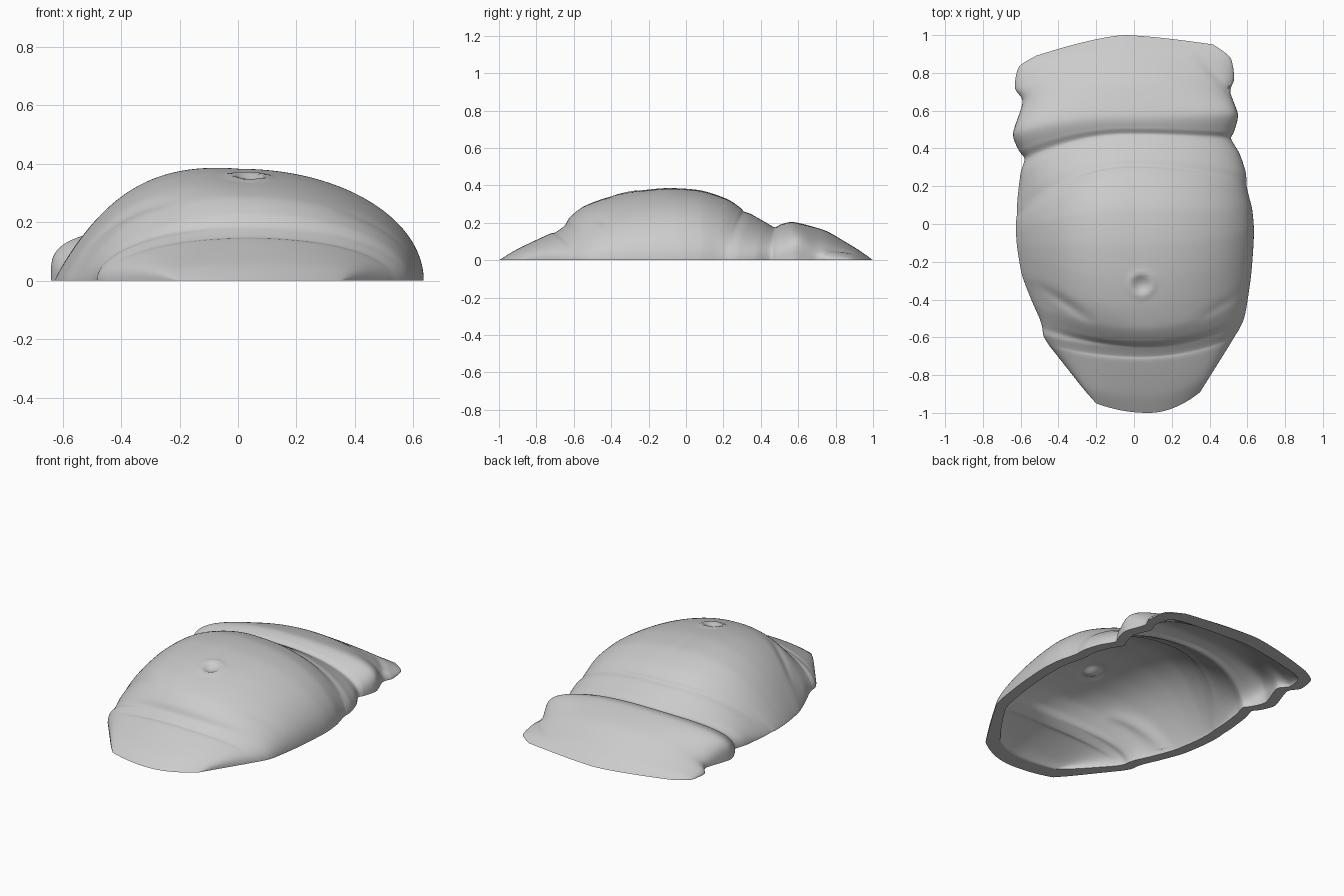
import bpy, bmesh, math

if "Cube" in bpy.data.objects:
    bpy.data.objects.remove(bpy.data.objects["Cube"])

# Loft stations: centre y, centre height, left foot x, y, right foot x, y
STATIONS = [
    (-1.0, 0, -.20, -.95, .35, -.89),
    (-.90, .06, -.27, -.87, .40, -.81),
    (-.735, .138, -.42, -.68, .50, -.65),
    (-.70, .148, -.455, -.635, .53, -.60),
    (-.66, .175, -.48, -.59, .555, -.56),
    (-.645, .19, -.485, -.55, .575, -.52),
    (-.62, .23, -.50, -.50, .59, -.47),
    (-.55, .285, -.54, -.41, .605, -.38),
    (-.43, .33, -.59, -.28, .62, -.27),
    (-.28, .364, -.61, -.18, .63, -.15),
    (-.10, .382, -.62, -.11, .635, -.03),
    (.08, .37, -.625, -.04, .625, .08),
    (.22, .325, -.625, .01, .605, .16),
    (.29, .28, -.62, .05, .595, .21),
    (.31, .26, -.62, .08, .595, .235),
    (.35, .245, -.615, .15, .59, .28),
    (.43, .20, -.60, .27, .56, .37),
    (.475, .176, -.58, .345, .515, .45),
    (.51, .192, -.61, .39, .53, .49),
    (.58, .203, -.64, .48, .55, .58),
    (.74, .16, -.59, .645, .51, .70),
    (.84, .105, -.63, .72, .53, .77),
    (.93, .05, -.61, .83, .51, .88),
    (1.0, 0, -.52, .89, .42, .95),
]
STEPS, COLS, WALL = 9, 110, .065


def spline(a, b, c, d, t):
    """Catmull-Rom blend with softened tangents."""
    m0, m1 = (c - a) * .4, (d - b) * .4
    return ((2*t**3 - 3*t**2 + 1) * b + (t**3 - 2*t**2 + t) * m0
            + (3*t**2 - 2*t**3) * c + (t**3 - t**2) * m1)


def rows():
    n = len(STATIONS)
    for i in range(n - 1):
        s = [STATIONS[min(max(k, 0), n - 1)] for k in range(i - 1, i + 3)]
        for k in range(STEPS):
            yield [spline(*v, k / STEPS) for v in zip(*s)]
    yield list(STATIONS[-1])


def ramp(v, lo, hi):
    t = min(1, max(0, (v - lo) / (hi - lo)))
    return t * t * (3 - 2 * t)


def groove(x, y, ax, ay, bx, by):
    """Soft skin fold along a segment."""
    dx, dy = bx - ax, by - ay
    length = math.hypot(dx, dy)
    t = ((x - ax) * dx + (y - ay) * dy) / length**2
    d = ((x - ax) * dy - (y - ay) * dx) / length
    return math.exp(-(d / .025)**2) * math.sin(math.pi * t) if 0 < t < 1 else 0


def details(x, y):
    """Navel ring and dimple, side folds of the belly, shoulder fold."""
    r = math.hypot(x - .04, y + .32)
    z = .008 * math.exp(-((r - .058) / .016)**2) - .018 * math.exp(-(r / .04)**2)
    z -= .011 * groove(x, y, -.54, -.30, -.20, -.53)
    z -= .005 * groove(x, y, .58, -.36, .32, -.52)
    z -= .010 * groove(x, y, .32, .91, .54, .68)
    return z


def surface(bm, inner):
    grid = []
    for yc, h, xl, yl, xr, yr in rows():
        # fuller cross-section over the chest roll and between the legs
        power = 1 - .52 * math.exp(-((yc - .61) / .13)**2) - .45 * ramp(-yc, .62, .92)
        belly = ramp(yc, -.66, -.45) * ramp(-yc, -.45, -.25)
        bend = 2 - .6 * ramp(yc, .7, 1)
        if inner:
            xl, xr = xl + WALL, xr - WALL
            h = max(0, h * .95 - .017)
            yc, yl, yr = (v * (1 - .08 * abs(v)**3) for v in (yc, yl, yr))
        line = []
        for j in range(COLS + 1):
            a = math.pi * (1 - j / COLS)
            t, s = math.cos(a), max(0, math.sin(a))
            if j in (0, COLS):
                s = 0
            x = (xl + xr) / 2 + (xr - xl) / 2 * t
            y = yc + ((yl if t < 0 else yr) - yc) * abs(t)**bend
            left = belly * max(0, -t)
            # the belly leans to the left, with a sloping left flank
            z = h * s**(power + .6 * left * abs(t)) * (1 + .14 * left * (1 - t * t))
            if h > .04 and s > .2:
                z += details(x, y)
            line.append(bm.verts.new((x, y, max(0, z))))
        grid.append(line)
    for a, b in zip(grid, grid[1:]):
        for j in range(COLS):
            quad = (a[j], a[j + 1], b[j + 1], b[j])
            bm.faces.new(quad[::-1] if inner else quad)
    # boundary loop
    return (grid[0] + [r[-1] for r in grid[1:-1]] + grid[-1][::-1]
            + [r[0] for r in grid[-2:0:-1]])


# Hollow torso shell: outer skin, inner skin and flat rim
bm = bmesh.new()
outer, inner = surface(bm, False), surface(bm, True)
for i in range(len(outer)):
    k = (i + 1) % len(outer)
    bm.faces.new((outer[k], outer[i], inner[i], inner[k]))
mesh = bpy.data.meshes.new("torso_shell")
bm.to_mesh(mesh)
bm.free()
shell = bpy.data.objects.new("torso_shell", mesh)
bpy.context.collection.objects.link(shell)

grey = bpy.data.materials.new("light_grey")
grey.diffuse_color = (.6, .6, .6, 1)
grey.use_nodes = True
grey.node_tree.nodes["Principled BSDF"].inputs["Base Color"].default_value = grey.diffuse_color
mesh.materials.append(grey)

bpy.context.view_layer.objects.active = shell
shell.select_set(True)
bpy.ops.object.shade_smooth_by_angle(angle=math.radians(40))
